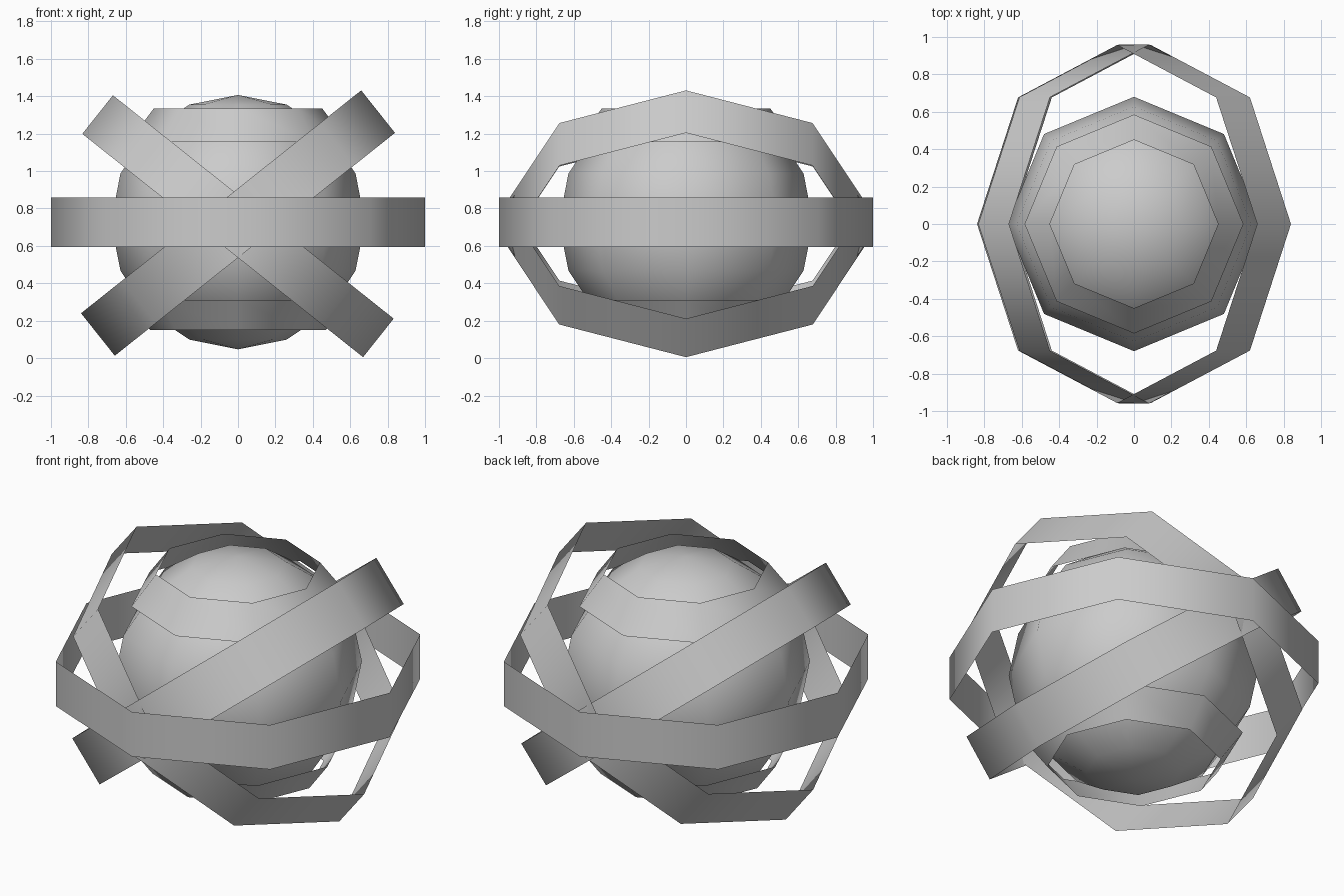
import bpy, bmesh, math

cube = bpy.data.objects.get("Cube")
if cube:
    bpy.data.objects.remove(cube, do_unlink=True)

# Single grey material
grey = bpy.data.materials.new("plain_grey")
grey.use_nodes = True
colour = (0.6, 0.6, 0.6, 1.0)
grey.diffuse_color = colour
bsdf = next(n for n in grey.node_tree.nodes if n.type == 'BSDF_PRINCIPLED')
bsdf.inputs["Base Color"].default_value = colour

SIDES = 8


def finish(bm, name, z, tilt=0.0):
    """Turn a bmesh into a smooth-shaded object, placed and tilted about y."""
    mesh = bpy.data.meshes.new(name)
    bm.to_mesh(mesh)
    bm.free()
    mesh.materials.append(grey)
    for p in mesh.polygons:
        p.use_smooth = True
    ob = bpy.data.objects.new(name, mesh)
    ob.location.z = z
    ob.rotation_euler.y = math.radians(tilt)
    bpy.context.collection.objects.link(ob)
    return ob


def band(name, r_bottom, r_top, height, z, tilt=0.0):
    """Open eight-sided strip with no thickness."""
    bm = bmesh.new()
    bmesh.ops.create_cone(bm, cap_ends=False, segments=SIDES,
                          radius1=r_bottom, radius2=r_top, depth=height)
    return finish(bm, name, z, tilt)


# Core ball
bm = bmesh.new()
bmesh.ops.create_uvsphere(bm, u_segments=SIDES, v_segments=8, radius=0.68)
finish(bm, "core_ball", 0.727)

# Sloped collars around the top and bottom of the ball
band("upper_collar", 0.585, 0.45, 0.18, 1.245)
band("lower_collar", 0.47, 0.59, 0.16, 0.23)

# Level ring and the two crossed tilted rings
band("level_ring", 1.0, 1.0, 0.265, 0.7275)
band("tilted_ring_left_high", 0.957, 0.957, 0.29, 0.722, -38.5)
band("tilted_ring_right_high", 0.959, 0.959, 0.263, 0.705, 38.5)
